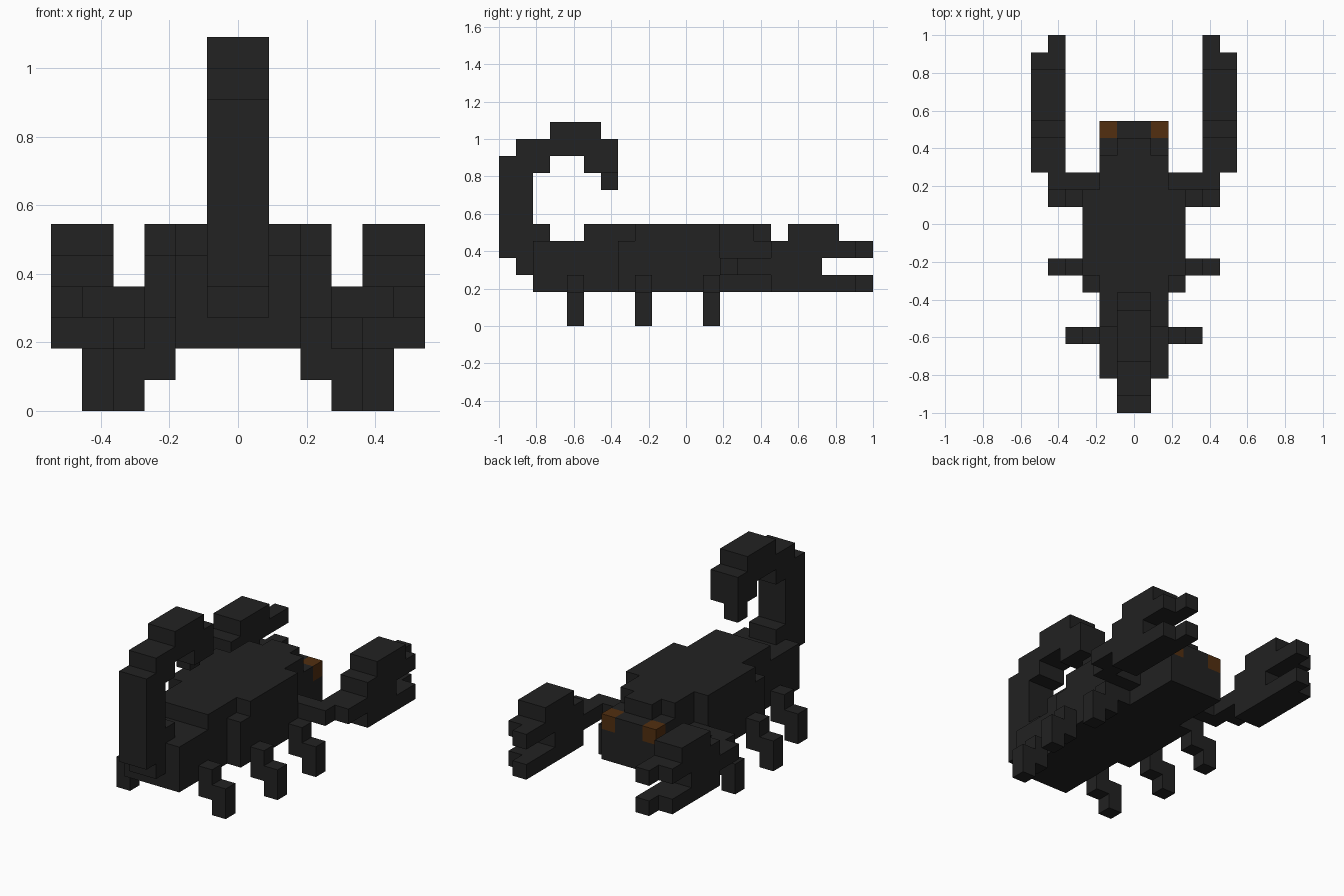
import bpy
import bmesh
from mathutils import Matrix, Vector

UNIT = 1 / 11  # edge length of one block

default_cube = bpy.data.objects.get("Cube")
if default_cube:
    bpy.data.objects.remove(default_cube, do_unlink=True)


def make_material(name, color):
    material = bpy.data.materials.new(name)
    material.use_nodes = True
    material.diffuse_color = color
    material.node_tree.nodes["Principled BSDF"].inputs["Base Color"].default_value = color
    return material


shell_black = make_material("shell black", (0.016, 0.016, 0.016, 1))
eye_brown = make_material("eye brown", (0.085, 0.028, 0.005, 1))


def make_part(name, boxes, material=shell_black, side=1):
    """Join boxes given as (x range, y range, z range) in blocks; side -1 mirrors x."""
    bm = bmesh.new()
    for spans in boxes:
        low = Vector([span[0] for span in spans])
        high = Vector([span[1] for span in spans])
        center = (low + high) / 2
        center.x *= side
        matrix = Matrix.Translation(center * UNIT) @ Matrix.Diagonal(((high - low) * UNIT).to_4d())
        bmesh.ops.create_cube(bm, size=1, matrix=matrix)
    mesh = bpy.data.meshes.new(name)
    bm.to_mesh(mesh)
    bm.free()
    mesh.materials.append(material)
    part = bpy.data.objects.new(name, mesh)
    bpy.context.collection.objects.link(part)
    return part


def centered(half_width, y_span, z_span):
    return ((-half_width, half_width), y_span, z_span)


# Body: long core, wide middle and stepped back plates
make_part("body", [
    centered(2, (-9, 5), (2, 5)),
    centered(3, (-4, 2), (2, 5)),
])
make_part("back_plate", [
    centered(2, (-6, 4), (5, 6)),
    centered(3, (-3, 2), (5, 6)),
    centered(1, (4, 5), (5, 6)),
])

# Head leaves the upper corners free for the eyes
make_part("head", [
    centered(2, (5, 6), (2, 4)),
    centered(1, (5, 6), (4, 5)),
])

# Tail: rises at the rear and curls forward
make_part("tail", [
    centered(1, (-10, -9), (3, 4)),
    centered(1, (-9, -8), (5, 6)),
    centered(1, (-11, -9), (4, 10)),
    centered(1, (-10, -8), (9, 11)),
    centered(1, (-8, -5), (10, 12)),
    centered(1, (-6, -4), (9, 11)),
])
make_part("stinger", [((-1, 0), (-5, -4), (8, 9))])

# Paired parts
for label, side in (("left", 1), ("right", -1)):
    make_part(label + "_eye", [((1, 2), (5, 6), (4, 5))], eye_brown, side)
    make_part(label + "_arm", [((2, 5), (2, 3), (3, 4))], side=side)

    # Claw: palm, knuckle and two fingers with narrow tips
    palm, tip = (4, 6), (4, 5)
    make_part(label + "_claw", [
        (palm, (3, 8), (3, 4)),
        (palm, (5, 10), (2, 3)),
        (palm, (5, 10), (4, 5)),
        (palm, (6, 9), (5, 6)),
        (tip, (10, 11), (2, 3)),
        (tip, (10, 11), (4, 5)),
    ], side=side)

    # Legs: upper block beside the body, foot one step further out
    for place, x, y in (("front", 3, 1), ("middle", 3, -3), ("rear", 2, -7)):
        make_part(f"{label}_{place}_leg", [
            ((x, x + 1), (y, y + 1), (1, 3)),
            ((x + 1, x + 2), (y, y + 1), (0, 2)),
        ], side=side)
